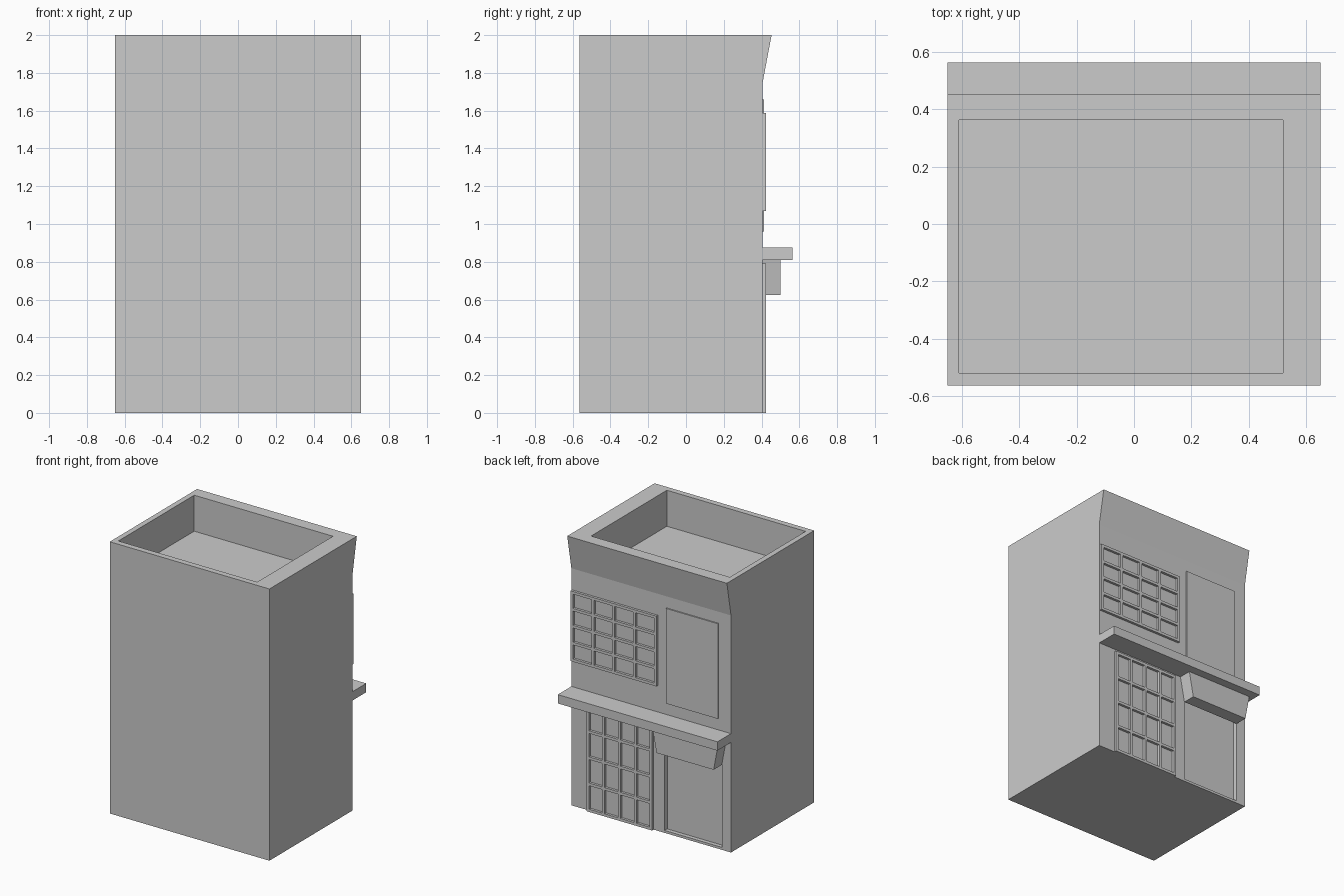
import bpy, bmesh

cube = bpy.data.objects.get("Cube")
if cube:
    bpy.data.objects.remove(cube, do_unlink=True)

grey = bpy.data.materials.new("plain grey")
grey.use_nodes = True
colour = (0.6, 0.6, 0.6, 1)
grey.diffuse_color = colour
grey.node_tree.nodes["Principled BSDF"].inputs["Base Color"].default_value = colour

WALL = 0.405      # y of the detailed facade
REAR = -0.563     # y of the plain face
HALF = 0.65       # half the width


def finish(name, bm):
    bmesh.ops.recalc_face_normals(bm, faces=bm.faces[:])
    mesh = bpy.data.meshes.new(name)
    bm.to_mesh(mesh)
    bm.free()
    mesh.materials.append(grey)
    obj = bpy.data.objects.new(name, mesh)
    bpy.context.collection.objects.link(obj)
    return obj


def add_box(bm, x, y, z):
    """Add a box given (min, max) spans."""
    verts = bmesh.ops.create_cube(bm, size=1)["verts"]
    for v in verts:
        v.co = [span[0] if c < 0 else span[1] for c, span in zip(v.co, (x, y, z))]


def box(name, x, y, z):
    bm = bmesh.new()
    add_box(bm, x, y, z)
    return finish(name, bm)


def prism(name, outline, offset):
    """Extrude a closed outline along an offset vector."""
    bm = bmesh.new()
    face = bm.faces.new([bm.verts.new(p) for p in outline])
    new = bmesh.ops.extrude_face_region(bm, geom=[face])["geom"]
    bmesh.ops.translate(bm, vec=offset, verts=[g for g in new if isinstance(g, bmesh.types.BMVert)])
    return finish(name, bm)


def cut(obj, name, x, y, z):
    """Sink a rectangular recess into an object."""
    cutter = box(name, x, y, z)
    cutter.hide_render = True
    mod = obj.modifiers.new(name, "BOOLEAN")
    mod.operation, mod.solver, mod.object = "DIFFERENCE", "EXACT", cutter
    bpy.context.view_layer.objects.active = obj
    bpy.ops.object.modifier_apply(modifier=name)
    bpy.data.objects.remove(cutter, do_unlink=True)


def lattice(name, x, z, cells=4, bar=0.02, front=0.423):
    """Window frame with evenly spaced glazing bars."""
    bm = bmesh.new()
    depth = (WALL - 0.01, front)
    for i in range(cells + 1):
        px = x[0] + (x[1] - x[0] - bar) * i / cells
        pz = z[0] + (z[1] - z[0] - bar) * i / cells
        add_box(bm, (px, px + bar), depth, z)
        add_box(bm, x, depth, (pz, pz + bar))
    return finish(name, bm)


# Walls with the parapet leaning out over the facade
profile = [(REAR, 0), (WALL, 0), (WALL, 1.745), (0.453, 2), (REAR, 2)]
walls = prism("building_walls", [(-HALF, y, z) for y, z in profile], (2 * HALF, 0, 0))
cut(walls, "roof_well", (-0.61, 0.52), (-0.52, 0.362), (1.735, 2.1))
cut(walls, "doorway", (-0.575, -0.11), (WALL - 0.03, 0.6), (0.018, 0.76))

# Ledge between the storeys
box("ledge", (-HALF, HALF), (WALL - 0.01, 0.563), (0.81, 0.875))

# Awning over the doorway, narrower at the bottom
awning = [(-0.575, 0.625), (-0.11, 0.625), (-0.075, 0.81), (-0.61, 0.81)]
prism("door_awning", [(x, WALL, z) for x, z in awning], (0, 0.095, 0))

# Windows and the upper panel
lattice("upper_window", (-0.055, 0.645), (1.07, 1.587))
lattice("lower_window", (-0.02, 0.515), (0, 0.79))
box("upper_panel", (-0.55, -0.125), (WALL - 0.01, 0.414), (0.96, 1.66))
